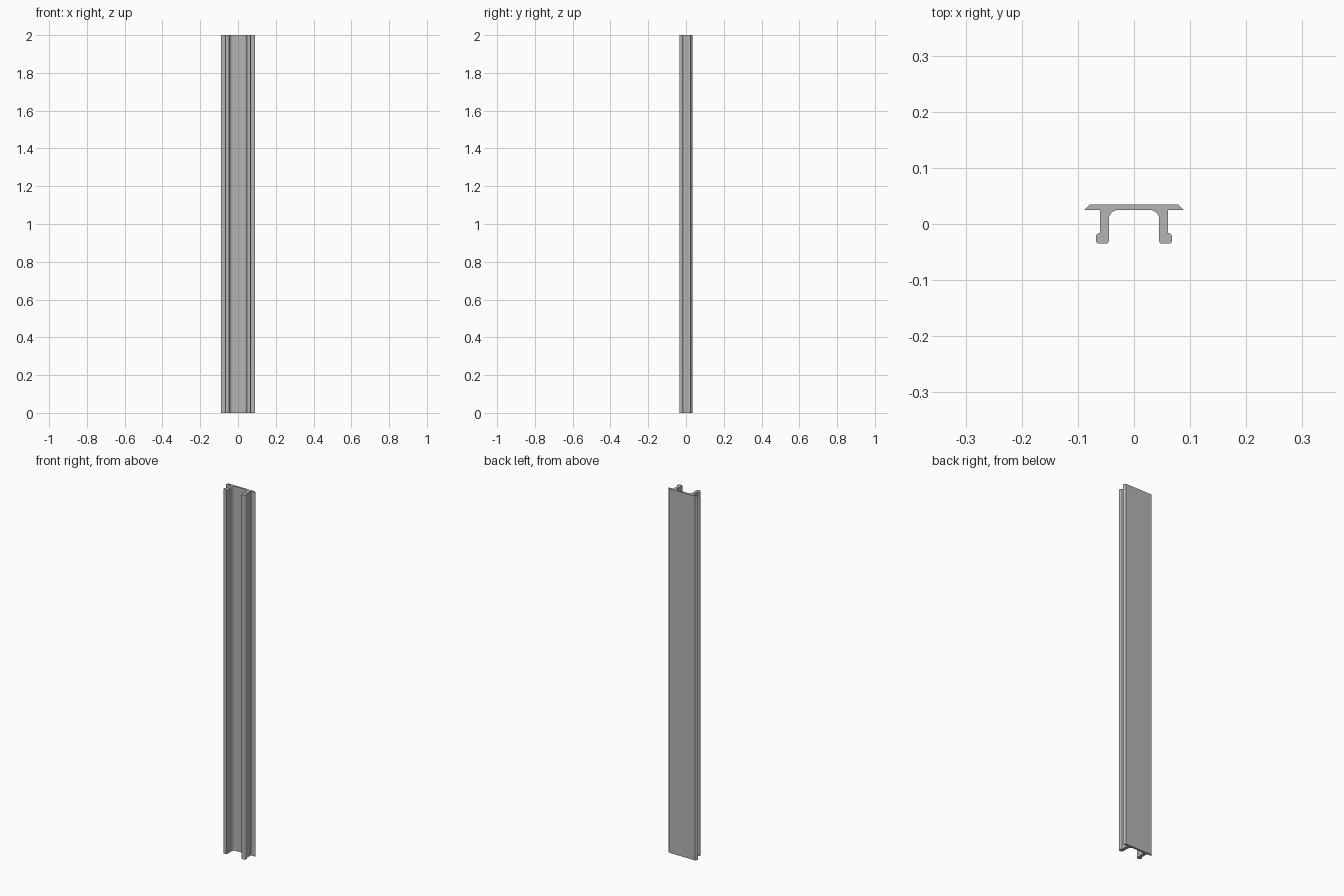
import bpy, bmesh, math

LENGTH = 2.0

cube = bpy.data.objects.get("Cube")
if cube:
    bpy.data.objects.remove(cube, do_unlink=True)

# Plain grey metal
metal = bpy.data.materials.new("grey_metal")
metal.use_nodes = True
grey = (0.46, 0.46, 0.46, 1)
metal.diffuse_color = grey
metal.node_tree.nodes["Principled BSDF"].inputs["Base Color"].default_value = grey


def arc(cx, cy, r, start, end, steps=6):
    """Points of a rounded corner, angles in degrees."""
    angles = [math.radians(start + (end - start) * i / steps) for i in range(steps + 1)]
    return [(cx + r * math.cos(a), cy + r * math.sin(a)) for a in angles]


# Half of the section: bevelled plate, leg with rounded foot, inner fillet
half = [(0.079, 0.035), (0.089, 0.025), (0.061, 0.025), (0.061, -0.016)]
half += arc(0.061, -0.023, 0.007, 70, 0, 4)
half += arc(0.062, -0.029, 0.006, 0, -90, 4)
half += arc(0.049, -0.031, 0.004, -90, -180, 4)
half += arc(0.028, 0.008, 0.017, 0, 90, 8)

# Mirror the half section into a closed outline
outline = half + [(-x, y) for x, y in reversed(half)]

# Extrude the section to full height
bm = bmesh.new()
base = bm.faces.new([bm.verts.new((x, y, 0)) for x, y in outline])
grown = bmesh.ops.extrude_face_region(bm, geom=[base], use_keep_orig=True)
top = [v for v in grown["geom"] if isinstance(v, bmesh.types.BMVert)]
bmesh.ops.translate(bm, verts=top, vec=(0, 0, LENGTH))
bmesh.ops.recalc_face_normals(bm, faces=bm.faces)

mesh = bpy.data.meshes.new("channel_rail")
bm.to_mesh(mesh)
bm.free()
mesh.materials.append(metal)
rail = bpy.data.objects.new("channel_rail", mesh)
bpy.context.collection.objects.link(rail)

# Smooth fillets, sharp corners
bpy.ops.object.select_all(action='DESELECT')
rail.select_set(True)
bpy.context.view_layer.objects.active = rail
bpy.ops.object.shade_smooth_by_angle(angle=math.radians(30))
